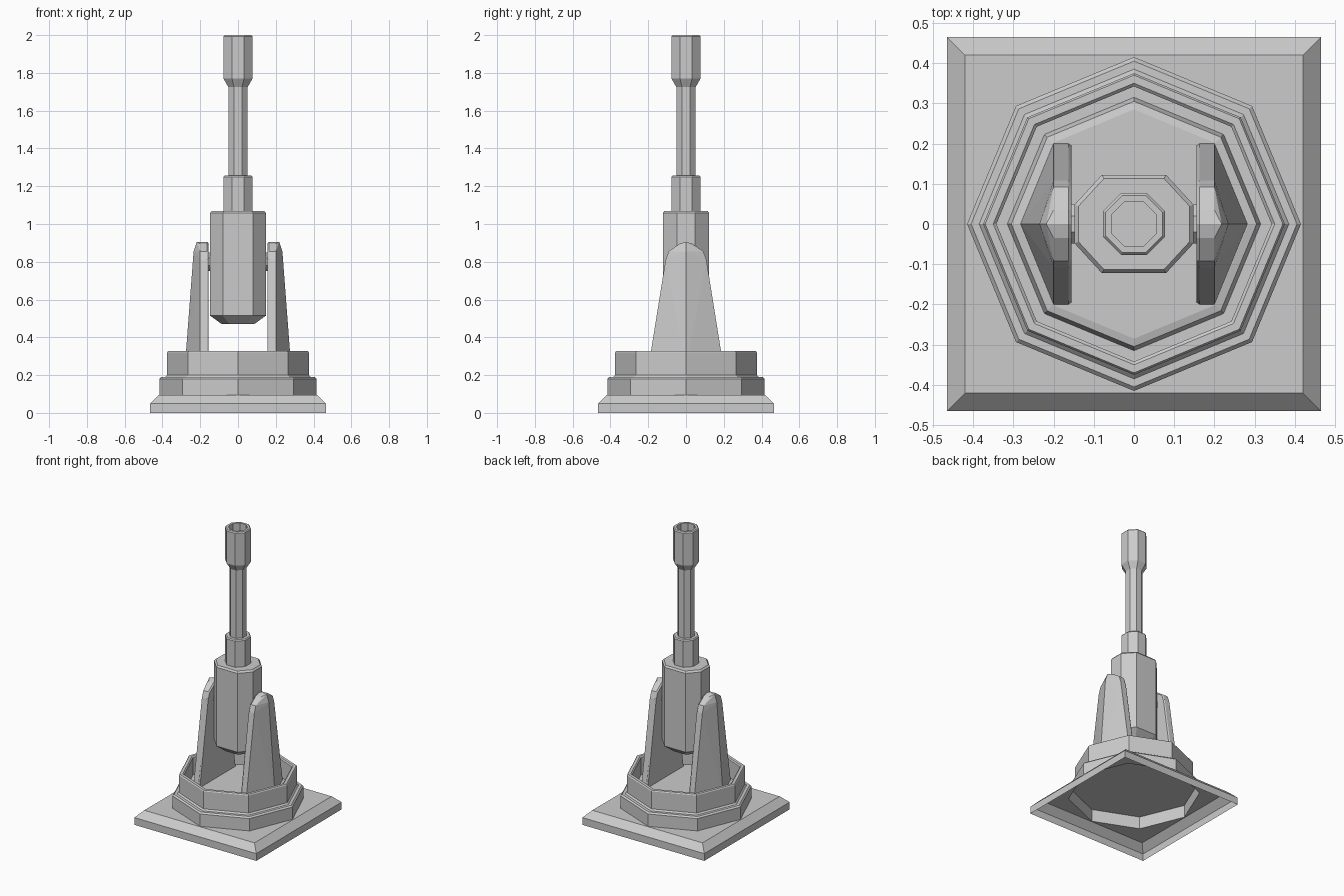
import bpy, bmesh
from math import sin, cos, pi

cube = bpy.data.objects.get("Cube")
if cube:
    bpy.data.objects.remove(cube, do_unlink=True)

GREY = (0.6, 0.6, 0.6, 1)
metal = bpy.data.materials.new("plain grey metal")
metal.use_nodes = True
metal.diffuse_color = GREY
metal.node_tree.nodes["Principled BSDF"].inputs["Base Color"].default_value = GREY


def finish(name, bm, fix=True):
    if fix:
        bmesh.ops.recalc_face_normals(bm, faces=bm.faces)
    mesh = bpy.data.meshes.new(name)
    bm.to_mesh(mesh)
    bm.free()
    mesh.materials.append(metal)
    obj = bpy.data.objects.new(name, mesh)
    bpy.context.collection.objects.link(obj)
    return obj


def octagon(radius, z, turn=0.0):
    return [(radius * cos(i * pi / 4 + turn), radius * sin(i * pi / 4 + turn), z) for i in range(8)]


def square(half, z):
    return [(x * half, y * half, z) for x, y in ((1, -1), (1, 1), (-1, 1), (-1, -1))]


def skin(bm, loops):
    """Join stacked loops of equal length with quads."""
    rings = [[bm.verts.new(p) for p in loop] for loop in loops]
    for low, high in zip(rings, rings[1:]):
        n = len(low)
        for i in range(n):
            j = (i + 1) % n
            bm.faces.new((low[i], low[j], high[j], high[i]))
    return rings


def stacked(name, loops):
    bm = bmesh.new()
    rings = skin(bm, loops)
    bm.faces.new(rings[0][::-1])
    bm.faces.new(rings[-1])
    return finish(name, bm)


# Hollow square base plate with an octagonal opening
bm = bmesh.new()
corners = skin(bm, [square(.465, 0), square(.465, .05), square(.42, .095)])[-1]
hole = [bm.verts.new(p) for p in octagon(.415, .095)]
for i in range(4):
    k = 2 * i
    bm.faces.new((corners[i], corners[(i + 1) % 4], hole[(k + 1) % 8], hole[k], hole[k - 1]))
finish("base_plate", bm)

# Stepped octagonal turntable with a rim around its raised floor
bm = bmesh.new()
rings = skin(bm, [octagon(r, z) for r, z in (
    (.415, .095), (.415, .18), (.405, .19), (.385, .19), (.375, .2), (.375, .32),
    (.37, .327), (.35, .327), (.342, .32), (.342, .2), (.315, .2), (.305, .23), (.285, .235))])
bm.faces.new(rings[-1])
finish("turntable", bm, fix=False)

# Ceiling of the recess under the turntable
bm = bmesh.new()
bm.faces.new([bm.verts.new(p) for p in octagon(.414, .18)][::-1])
finish("turntable_underside", bm, fix=False)

# Pair of wedge-shaped support arms with rounded tops
half_outline = [(.2, .235), (.108, .81), (.092, .855), (.035, .895), (0, .905)]
for side, label in ((1, "left"), (-1, "right")):
    bm = bmesh.new()
    points = [(.282, 0, .235), (.235, 0, .855), (.218, 0, .905)]
    for y, z in half_outline:
        for s in (1, -1):
            points += [(.2, s * y, z), (.163, s * y, z)]
            points.append((.155, s * y * .97, z if z < .3 else z - .008))
    for x, y, z in points:
        bm.verts.new((side * x, y, z))
    bmesh.ops.remove_doubles(bm, verts=bm.verts, dist=.0005)
    bmesh.ops.convex_hull(bm, input=bm.verts)
    bmesh.ops.dissolve_limit(bm, angle_limit=.01, verts=bm.verts, edges=bm.edges)
    finish(label + "_support_arm", bm)

# Pivot pin between the arms
stacked("pivot_pin", [[(x, a, b + .8) for a, b, _ in octagon(.052, 0, pi / 8)] for x in (-.16, .16)])


# Gun body: a wide octagonal block, tapered underneath
def body(grow, z):
    quarter = ((.148, .048), (.08, .122))
    loop = [(x, y) for x, y in quarter] + [(-x, y) for x, y in quarter[::-1]]
    loop += [(-x, -y) for x, y in loop[:4]]
    return [(x * grow, y * grow, z) for x, y in loop]


stacked("gun_body", [body(.58, .47), body(1, .515), body(1, 1.058), body(.93, 1.07)])


# Barrel parts, with flat sides facing front and sides
def tube(name, profile):
    return stacked(name, [octagon(a / cos(pi / 8), z, pi / 8) for a, z in profile])


tube("barrel_collar", [(.077, 1.06), (.077, 1.25), (.071, 1.257)])
tube("barrel", [(.051, 1.24), (.051, 1.74)])
tube("muzzle", [(.051, 1.725), (.077, 1.77), (.077, 1.993), (.071, 2), (.056, 2), (.056, 1.86)])
